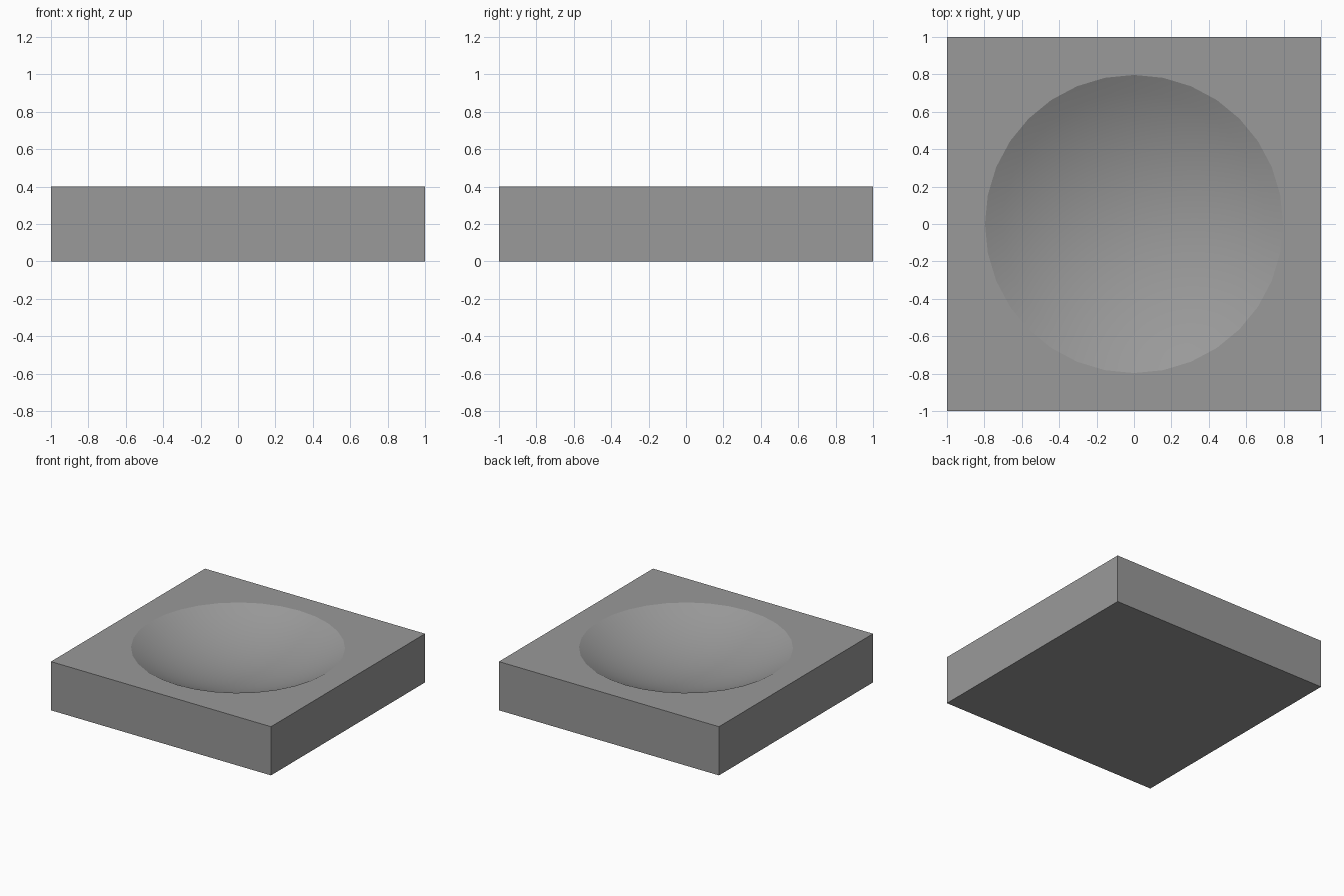
import bpy, bmesh, math

if "Cube" in bpy.data.objects:
    bpy.data.objects.remove(bpy.data.objects["Cube"])

SEG, RINGS = 32, 8
RIM, DEPTH, H = 0.797, 0.2, 0.4
R = (RIM**2 + DEPTH**2) / (2 * DEPTH)   # sphere radius of the dish
A = math.asin(RIM / R)

bm = bmesh.new()

# square slab without its top
bmesh.ops.create_cube(bm, size=2)
for v in bm.verts:
    v.co.z = H if v.co.z > 0 else 0
bm.normal_update()
top = [f for f in bm.faces if f.normal.z > 0.5]
bmesh.ops.delete(bm, geom=top, context='FACES_ONLY')
corners = sorted((v for v in bm.verts if v.co.z > 0.1),
                 key=lambda v: math.atan2(v.co.y, v.co.x) % math.tau)

# spherical dish, rim to centre
def ring(a):
    r, z = R * math.sin(a), H - DEPTH + R * (1 - math.cos(a))
    return [bm.verts.new((r * math.cos(math.tau * i / SEG),
                          r * math.sin(math.tau * i / SEG), z)) for i in range(SEG)]

rings = [ring(A * (RINGS - k) / RINGS) for k in range(RINGS)]
centre = bm.verts.new((0, 0, H - DEPTH))
for i in range(SEG):
    j = (i + 1) % SEG
    for o, n in zip(rings, rings[1:]):
        bm.faces.new((o[i], o[j], n[j], n[i]))
    bm.faces.new((rings[-1][i], rings[-1][j], centre))

# flat top between rim and slab edge: a fan per corner, one triangle per side
rim, Q = rings[0], SEG // 4
for c in range(4):
    for i in range(c * Q, (c + 1) * Q):
        bm.faces.new((corners[c], rim[(i + 1) % SEG], rim[i]))
    bm.faces.new((corners[c - 1], corners[c], rim[c * Q]))

bmesh.ops.recalc_face_normals(bm, faces=bm.faces[:])
mesh = bpy.data.meshes.new("dished_block")
bm.to_mesh(mesh)
bm.free()

# dark grey finish
grey = bpy.data.materials.new("dark_grey")
grey.diffuse_color = (0.32, 0.32, 0.32, 1)
grey.use_nodes = True
grey.node_tree.nodes["Principled BSDF"].inputs["Base Color"].default_value = grey.diffuse_color
mesh.materials.append(grey)

block = bpy.data.objects.new("dished_block", mesh)
bpy.context.collection.objects.link(block)
bpy.context.view_layer.objects.active = block
block.select_set(True)
bpy.ops.object.shade_smooth_by_angle(angle=math.radians(20))
